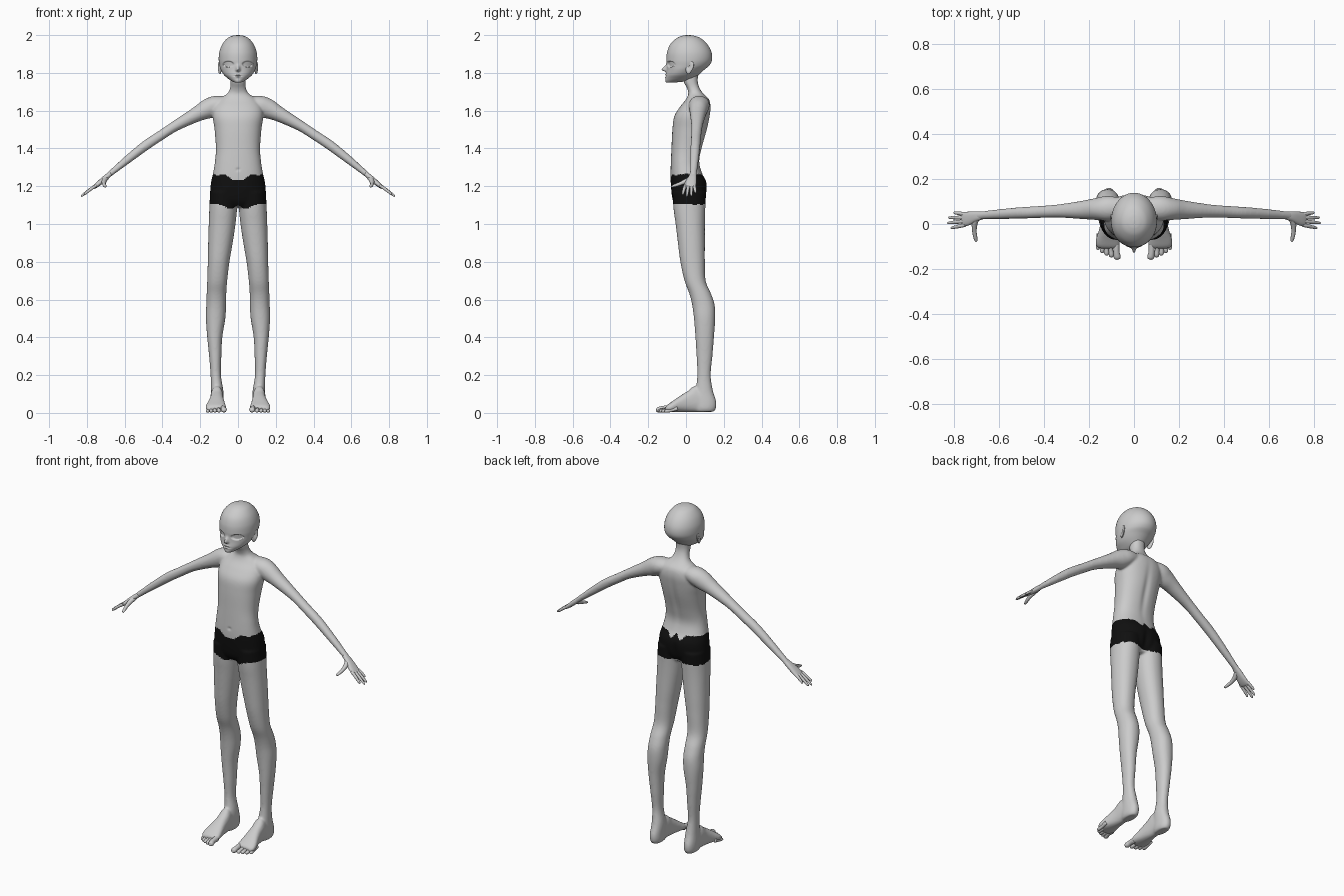
import bpy, bmesh, math
from mathutils import Vector


def spline(keys, sub):
    """Catmull-Rom interpolation of number tuples."""
    out = []
    for i in range(len(keys) - 1):
        p0, p1, p2 = keys[max(i - 1, 0)], keys[i], keys[i + 1]
        p3 = keys[min(i + 2, len(keys) - 1)]
        for k in range(sub):
            t = k / sub
            out.append([.5 * (2 * b + (c - a) * t + (2 * a - 5 * b + 4 * c - d) * t * t
                              + (3 * b - a - 3 * c + d) * t ** 3)
                        for a, b, c, d in zip(p0, p1, p2, p3)])
    return out + [list(keys[-1])]


def skin(bm, rings):
    """Join rings of points into a closed tube."""
    vs = [[bm.verts.new(p) for p in r] for r in rings]
    n = len(vs[0])
    for r0, r1 in zip(vs, vs[1:]):
        for i in range(n):
            j = (i + 1) % n
            bm.faces.new((r0[i], r0[j], r1[j], r1[i]))
    bm.faces.new(vs[0])
    bm.faces.new(vs[-1])


def loft(bm, keys, side, normal=None, n=32, p=2.0, sub=5):
    """Superellipse tube through keys (x, y, z, side radius, other radius)."""
    ks = spline(keys, sub)
    rings = []
    for i, k in enumerate(ks):
        c = Vector(k[:3])
        t = Vector(normal) if normal else (Vector(ks[min(i + 1, len(ks) - 1)][:3])
                                           - Vector(ks[max(i - 1, 0)][:3])).normalized()
        u = Vector(side)
        u = (u - t * u.dot(t)).normalized()
        v = t.cross(u)
        ring = []
        for j in range(n):
            a = 2 * math.pi * j / n
            ca, sa = math.cos(a), math.sin(a)
            ca = math.copysign(abs(ca) ** (2 / p), ca)
            sa = math.copysign(abs(sa) ** (2 / p), sa)
            ring.append(c + u * max(k[3], .001) * ca + v * max(k[4], .001) * sa)
        rings.append(ring)
    skin(bm, rings)


def finish(bm, name, mat=None):
    bmesh.ops.recalc_face_normals(bm, faces=bm.faces)
    me = bpy.data.meshes.new(name)
    for f in bm.faces:
        f.smooth = True
    bm.to_mesh(me)
    bm.free()
    ob = bpy.data.objects.new(name, me)
    bpy.context.collection.objects.link(ob)
    if mat:
        me.materials.append(mat)
    return ob


def flip(keys, s):
    return [(k[0] * s,) + tuple(k[1:]) for k in keys]


def bump(x, c, w):
    return math.exp(-((x - c) / w) ** 2)


def ramp(x, lo, hi):
    t = min(max((x - lo) / (hi - lo), 0), 1)
    return t * t * (3 - 2 * t)


# torso and neck: z, half width, front y, back y
torso = [(1.09, .10, -.05, .07), (1.12, .138, -.068, .095), (1.16, .147, -.076, .108),
         (1.22, .143, -.081, .109), (1.27, .132, -.082, .085), (1.33, .122, -.08, .071),
         (1.40, .117, -.077, .084), (1.50, .124, -.072, .112), (1.57, .134, -.062, .126),
         (1.62, .128, -.032, .131), (1.66, .10, .0, .122), (1.69, .058, .012, .092),
         (1.72, .042, .005, .072), (1.76, .039, -.014, .062), (1.82, .04, -.012, .07)]
leg = [(1.17, 0, .148, -.072, .107), (1.08, .005, .152, -.066, .102), (1.0, .013, .155, -.055, .1),
       (.9, .028, .158, -.043, .1), (.8, .045, .16, -.03, .1), (.7, .057, .163, -.008, .104),
       (.63, .062, .166, .018, .133), (.57, .063, .168, .033, .152), (.5, .067, .17, .042, .155),
       (.4, .083, .163, .05, .148), (.3, .088, .153, .056, .14), (.2, .09, .145, .06, .131),
       (.12, .078, .144, .05, .142), (.06, .078, .146, .04, .16), (.025, .079, .145, .04, .159),
       (.006, .086, .138, .05, .148)]
arm = [(.04, .07, 1.645, .04, .028), (.11, .07, 1.632, .055, .048), (.16, .067, 1.61, .05, .052),
       (.22, .063, 1.58, .042, .04), (.33, .058, 1.52, .03, .028), (.41, .054, 1.468, .027, .026),
       (.49, .05, 1.415, .026, .026), (.58, .045, 1.345, .023, .022), (.66, .04, 1.28, .019, .016),
       (.70, .036, 1.247, .02, .013)]
# foot: y, centre x, half width, top z
foot = [(.11, .112, .03, .09), (.05, .112, .033, .14), (.01, .112, .036, .115),
        (-.03, .114, .043, .09), (-.07, .117, .053, .062), (-.095, .116, .054, .045),
        (-.108, .112, .046, .034)]

bm = bmesh.new()
loft(bm, [(0, (f + b) / 2, z, w, (b - f) / 2) for z, w, f, b in torso],
     (1, 0, 0), (0, 0, 1), n=48, p=2.3)
for s in (1, -1):
    loft(bm, flip([((i + o) / 2, (f + b) / 2, z, (o - i) / 2, (b - f) / 2)
                   for z, i, o, f, b in leg], s), (1, 0, 0), (0, 0, 1), p=2.15)
    loft(bm, flip(arm, s), (0, 1, 0))
    loft(bm, flip([(cx, y, .003 + t / 2, w, t / 2 - .002) for y, cx, w, t in foot], s),
         (1, 0, 0), (0, 1, 0), p=2.4)
blend = finish(bm, "body_blend")
m = blend.modifiers.new("fuse", 'REMESH')
m.mode, m.voxel_size = 'VOXEL', .006
m = blend.modifiers.new("soften", 'SMOOTH')
m.factor, m.iterations = .5, 8
fused = bpy.data.meshes.new_from_object(blend.evaluated_get(bpy.context.evaluated_depsgraph_get()))
bpy.data.objects.remove(blend)


def in_shorts(c):
    x = abs(c.x)
    if x > .2:
        return False
    if c.y < .015:
        top = 1.233 + .032 * ramp(x, .02, .08) - .01 * bump(x, .105, .012)
        hem = 1.105 - .024 * bump(x, .04, .035)
    else:
        top = 1.265 - .03 * bump(x, .03, .02)
        hem = 1.104
    return hem < c.z < top


# body skin and shorts are cut from the fused surface
black = bpy.data.materials.new("black")
black.diffuse_color = (.005, .005, .005, 1)
for name, keep, mat in (("body", False, None), ("shorts", True, black)):
    bm = bmesh.new()
    bm.from_mesh(fused)
    bmesh.ops.delete(bm, geom=[f for f in bm.faces if in_shorts(f.calc_center_median()) != keep],
                     context='FACES')
    for v in bm.verts:
        x, y, z = v.co
        if y < -.04 and 1.2 < z < 1.4:      # navel
            v.co.y += .006 * bump(x, 0, .009) * bump(z, 1.288, .007)
        if y > .05 and z > 1.1:             # spine and seat groove
            v.co.y -= .007 * bump(x, 0, .018) * (bump(z, 1.46, .12) + 1.3 * bump(z, 1.15, .06))
    finish(bm, name, mat)

# hands
for s, label in ((1, "left"), (-1, "right")):
    bm = bmesh.new()
    loft(bm, flip([(.675, .038, 1.267, .017, .012), (.705, .033, 1.242, .023, .014),
                   (.735, .025, 1.216, .03, .013), (.757, .021, 1.198, .031, .010),
                   (.766, .019, 1.191, .026, .006)], s), (0, 1, 0), p=2.4)
    for b, tip in ((-.004, (.815, -.018, 1.156)), (.013, (.831, .004, 1.146)),
                   (.029, (.826, .028, 1.149)), (.044, (.802, .05, 1.166))):
        base, tip = Vector((.75, b, 1.203)), Vector(tip)
        keys = [(*(base.lerp(tip, t) + Vector((0, 0, h))), r, r) for t, h, r in
                ((0, 0, .008), (.3, .003, .0085), (.65, .002, .0075), (.93, 0, .0055), (1, 0, .0015))]
        loft(bm, flip(keys, s), (0, 1, 0), n=14)
    loft(bm, flip([(.695, .03, 1.246, .012, .012), (.708, .004, 1.229, .013, .013),
                   (.71, -.03, 1.214, .010, .010), (.706, -.058, 1.204, .009, .008),
                   (.702, -.075, 1.198, .006, .005), (.701, -.079, 1.197, .0015, .0015)], s),
         (1, 0, 0), n=14)
    finish(bm, label + "_hand")

    # toes
    bm = bmesh.new()
    for x, y, r in ((.075, -.159, .0145), (.101, -.149, .0105), (.122, -.141, .010),
                    (.142, -.13, .0095), (.16, -.115, .009)):
        bx = .078 + (x - .075) * .95
        loft(bm, flip([(bx, y + .07, .024, r, r * 1.2), (bx, y + .035, r * 1.5, r * .95, r),
                       (x, y + .014, r * 1.15, r * 1.08, r), (x, y + .004, r, r * .8, r * .7),
                       (x, y, r, .002, .002)], s), (1, 0, 0), n=16)
    finish(bm, label + "_toes")

    # ear with a hollowed outer face
    bm = bmesh.new()
    bmesh.ops.create_uvsphere(bm, u_segments=32, v_segments=24, radius=1)
    for v in bm.verts:
        x, y, z = v.co
        if x > 0:
            x -= .9 * bump(math.hypot(y + .15, z - .15), 0, .5)
        y *= .021 * (1 + .25 * z)
        v.co = (s * (.096 + .009 * x + .3 * y), .018 + y + .006 * z, 1.828 + .034 * z)
    finish(bm, label + "_ear")

# head: z, half width, front y, back y
skull = [(2.0, .004, .005, .018), (1.996, .03, -.022, .046), (1.982, .058, -.052, .08),
         (1.95, .084, -.084, .114), (1.91, .099, -.1, .135), (1.87, .102, -.104, .138),
         (1.84, .098, -.102, .124), (1.815, .09, -.103, .095), (1.79, .075, -.107, .068),
         (1.77, .053, -.109, .045), (1.757, .034, -.109, .01), (1.75, .018, -.104, -.05),
         (1.748, .004, -.09, -.075)]
rings = []
for z, w, f, b in spline(skull, 12):
    ring = []
    c = f + .47 * (b - f)
    for j in range(160):
        a = 2 * math.pi * j / 160
        x, q = w * math.cos(a), math.sin(a)
        y = c + q * (b - c if q > 0 else c - f)
        if q < 0:
            y -= .026 * bump(x, 0, .010) * bump(z, 1.817, .02 if z > 1.817 else .009)   # nose
            y += .004 * bump(x, 0, .018) * bump(z, 1.784, .003)                         # mouth
            y -= .003 * bump(x, 0, .016) * (bump(z, 1.79, .004) + bump(z, 1.777, .004)) # lips
            e = math.hypot((abs(x) - .051) / .029, (z - 1.846) / .017)
            y += .010 * (1 - ramp(e, .8, 1.05))                                         # eyes
        ring.append((x, y, z))
    rings.append(ring)
bm = bmesh.new()
skin(bm, rings)
finish(bm, "head")
